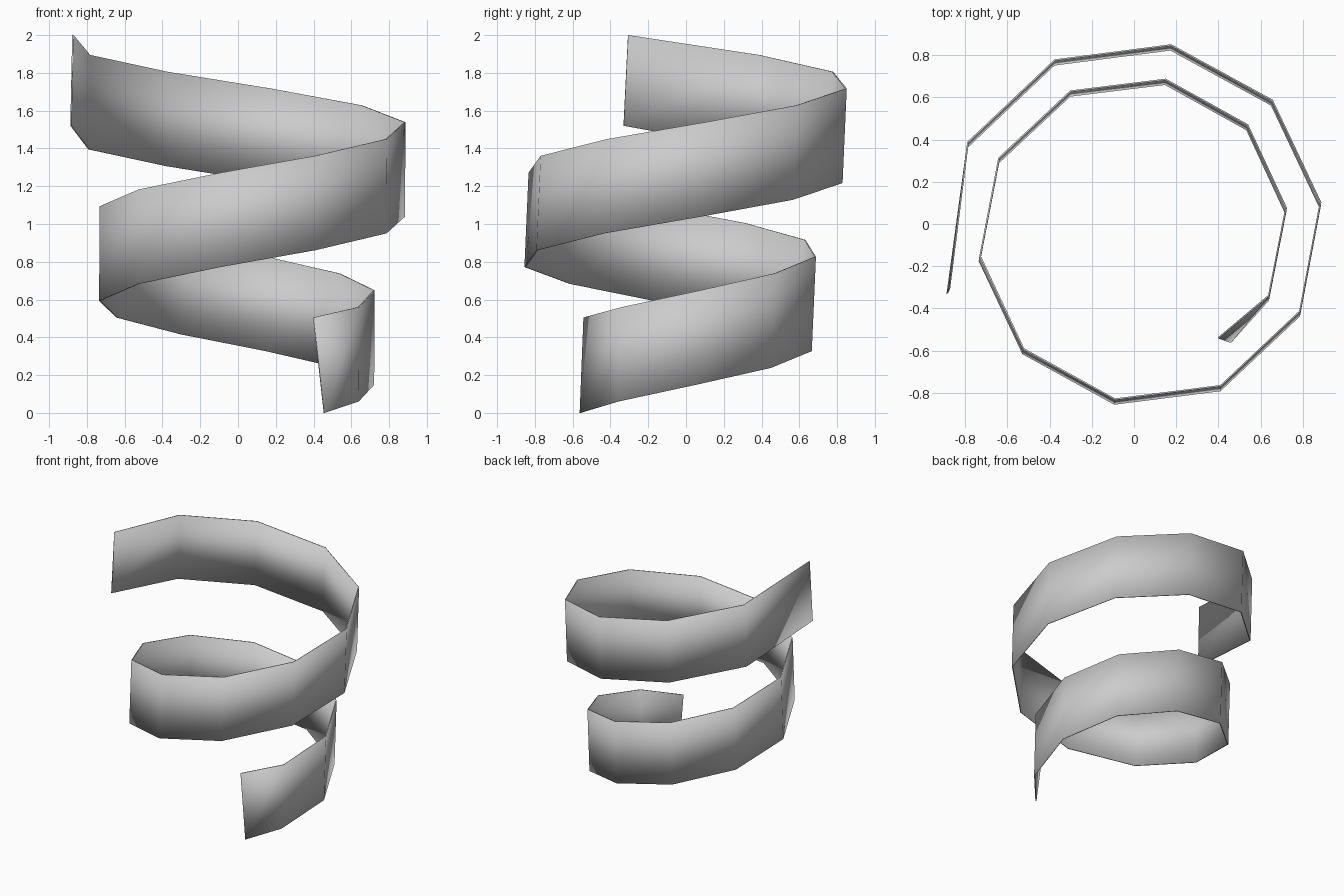
import bpy, bmesh, math
from mathutils import Vector

if "Cube" in bpy.data.objects:
    bpy.data.objects.remove(bpy.data.objects["Cube"], do_unlink=True)

CENTRE = Vector((0.035, -0.043, 0))
HEIGHT = 0.5
THICKNESS = 0.008
LEAN = Vector((0.003, 0.022, 0))   # the helix axis leans slightly backward


def stations():
    """Bottom and top points of the ribbon, from the low end to the high end."""
    pairs = [(Vector((0.456, -0.56, 0)), Vector((0.40, -0.54, 0.505)))]
    for i in range(1, 17):
        angle = math.radians(36 * i - 63)
        radius = 0.659 + 0.0165 * i
        mid = CENTRE + radius * Vector((math.cos(angle), math.sin(angle), 0))
        mid.z = 0.06 + 0.089 * (i - 1)
        pairs.append((mid - LEAN / 2, mid + LEAN / 2 + Vector((0, 0, HEIGHT))))
    pairs.append((Vector((-0.884, -0.33, 1.52)), Vector((-0.874, -0.306, 2.0))))
    return pairs


# Thin ribbon: a four-cornered section at every station, bridged and capped
bm = bmesh.new()
rings = []
for low, high in stations():
    out = low - CENTRE
    out.z = 0
    out = out.normalized() * THICKNESS / 2
    rings.append([bm.verts.new(p) for p in (low - out, low + out, high + out, high - out)])

for a, b in zip(rings, rings[1:]):
    for k in range(4):
        n = (k + 1) % 4
        bm.faces.new((a[k], a[n], b[n], b[k]))
bm.faces.new(rings[0])
bm.faces.new(rings[-1])
bmesh.ops.recalc_face_normals(bm, faces=bm.faces)
for face in bm.faces:
    face.smooth = True

mesh = bpy.data.meshes.new("spiral_ribbon")
bm.to_mesh(mesh)
bm.free()

# Plain grey finish
grey = bpy.data.materials.new("light_grey")
grey.use_nodes = True
colour = (0.6, 0.6, 0.6, 1)
grey.diffuse_color = colour
grey.node_tree.nodes["Principled BSDF"].inputs["Base Color"].default_value = colour
mesh.materials.append(grey)

ribbon = bpy.data.objects.new("spiral_ribbon", mesh)
bpy.context.collection.objects.link(ribbon)
